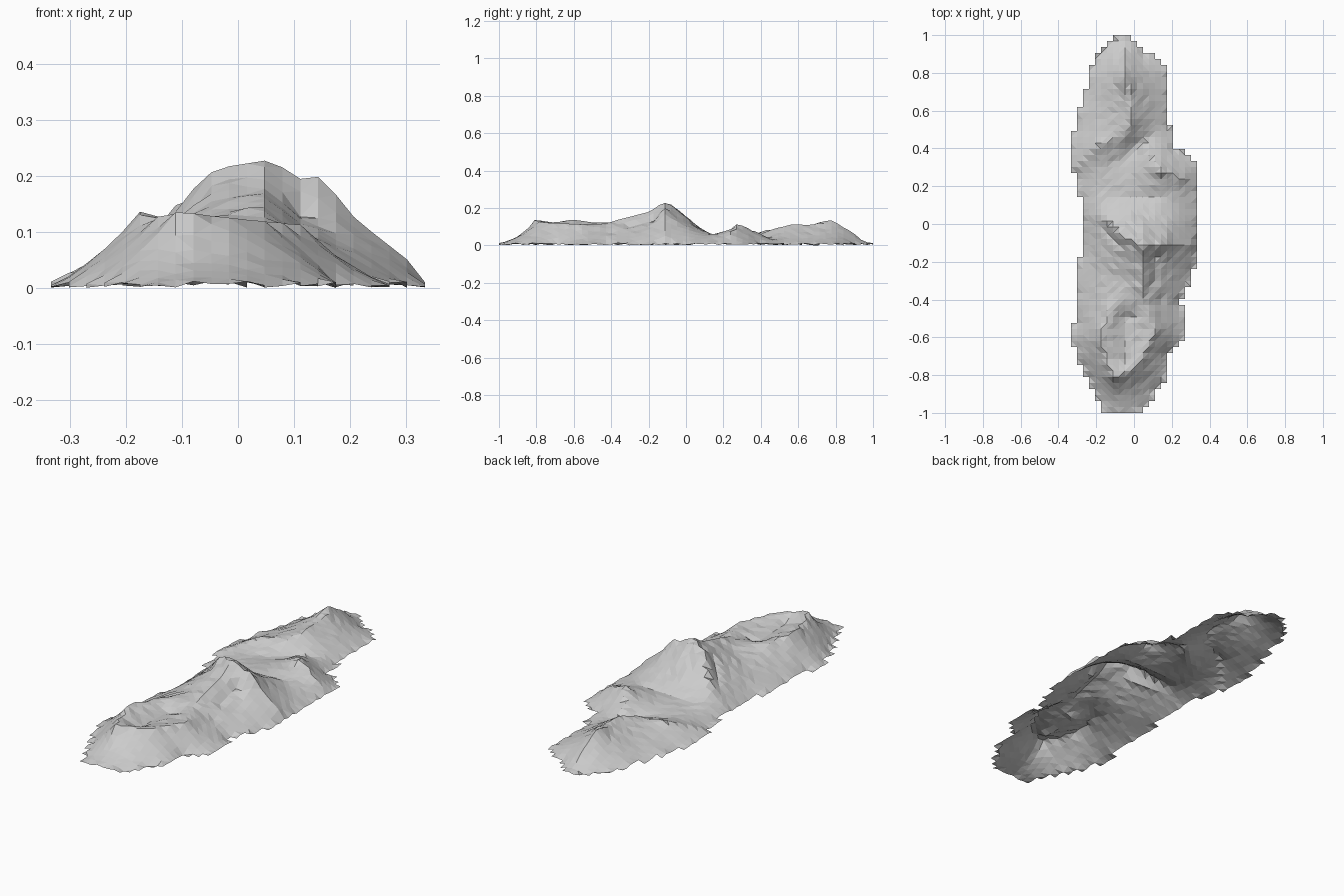
import bpy, bmesh, random
from mathutils import Vector

if "Cube" in bpy.data.objects:
    bpy.data.objects.remove(bpy.data.objects["Cube"])

random.seed(4)
S = 2 / 63          # grid spacing
NX, NY = 22, 64

# coastline profiles (y, x)
WEST = [(-1, -.15), (-.77, -.28), (-.6, -.33), (-.4, -.3), (.1, -.27),
        (.3, -.33), (.45, -.33), (.88, -.21), (1, -.09)]
EAST = [(-1, .05), (-.84, .16), (-.68, .19), (-.6, .27), (-.4, .25), (-.22, .33),
        (.32, .33), (.43, .2), (.84, .16), (1, -.04)]

# ridges and valleys as lines of (x, y, height)
peak, shoulder, rim_north = (.05, -.11, .23), (-.03, -.08, .215), (-.02, -.36, .128)
rim_south, rim_east = (-.11, -.81, .138), (.05, -.43, .118)
LINES = [
    [rim_south, (-.15, -.7, .122), (-.17, -.61, .139), (-.15, -.48, .122), rim_north],
    [rim_south, (0, -.77, .125), (.11, -.57, .115), rim_east, rim_north],
    [(-.06, -.7, .095), (-.03, -.48, .09)],                         # crater floor
    [rim_east, (.05, -.18, .185), peak, (.05, 0, .14), (.04, .06, .085)],
    [peak, (.1, -.11, .194), (.14, -.11, .201), (.2, -.11, .122), (.31, -.11, .035)],
    [peak, shoulder, (-.17, .05, .08)],
    [(-.07, -.14, .15), (-.17, -.03, .08)],                         # west gully
    [(.11, -.19, .13), (.14, -.4, .065)],                           # east gully
    [(-.18, .15, .052), (.14, .15, .062)],                          # saddle
    [(-.12, .3, .045), (.1, .47, .035)],                            # valley
    [(.05, .41, .055), (.14, .27, .115), (.27, .24, .055)],         # east hill
    [(-.29, .31, .03), (-.17, .43, .083), (-.05, .47, .088), (0, .58, .115),
     (-.02, .67, .11), (-.04, .77, .136), (-.05, .92, .045)],       # north ridge
]


def coast(profile, y):
    for (y0, x0), (y1, x1) in zip(profile, profile[1:]):
        if y0 <= y <= y1:
            return x0 + (x1 - x0) * (y - y0) / (y1 - y0)


# land cells of the terrain grid, leaving a stepped shore
cells = []
for j in range(NY - 1):
    y = -1 + (j + .5) * S
    lo, hi = coast(WEST, y), coast(EAST, y)
    cells += [(i, j) for i in range(NX - 1) if lo < (i - 10) * S < hi]
land = set(cells)
verts = sorted({(i + a, j + b) for i, j in cells for a in (0, 1) for b in (0, 1)})
inner = {(i, j) for i, j in verts
         if all((i - a, j - b) in land for a in (0, 1) for b in (0, 1))}

# fix the shore and ridge lines, then stretch the slopes between them
height = {v: random.uniform(.003, .015) for v in verts}
fixed = set()
for line in LINES:
    for p, q in zip(line, line[1:]):
        p, q = Vector(p), Vector(q)
        n = int((q - p).length / S * 3) + 1
        for k in range(n + 1):
            w = p.lerp(q, k / n)
            v = (round(w.x / S + 10.5), round((w.y + 1) / S))
            if v in inner:
                height[v] = max(height[v], w.z) if v in fixed else w.z
                fixed.add(v)
free = sorted(inner - fixed)
for _ in range(250):
    for i, j in free:
        mean = (height[i - 1, j] + height[i + 1, j] + height[i, j - 1] + height[i, j + 1]) / 4
        height[i, j] += 1.6 * (mean - height[i, j])

# weathered roughness
for v in free:
    height[v] = max(.004, height[v] * random.uniform(.96, 1.04))
base = min(height.values())

# island surface, open underneath
bm = bmesh.new()
bv = {(i, j): bm.verts.new(((i - 10.5) * S, -1 + j * S, height[i, j] - base)) for i, j in verts}
for i, j in cells:
    bm.faces.new([bv[i, j], bv[i + 1, j], bv[i + 1, j + 1], bv[i, j + 1]])
bmesh.ops.triangulate(bm, faces=bm.faces[:])
mesh = bpy.data.meshes.new("mountain_island")
bm.to_mesh(mesh)
bm.free()
bpy.context.collection.objects.link(bpy.data.objects.new("mountain_island", mesh))
